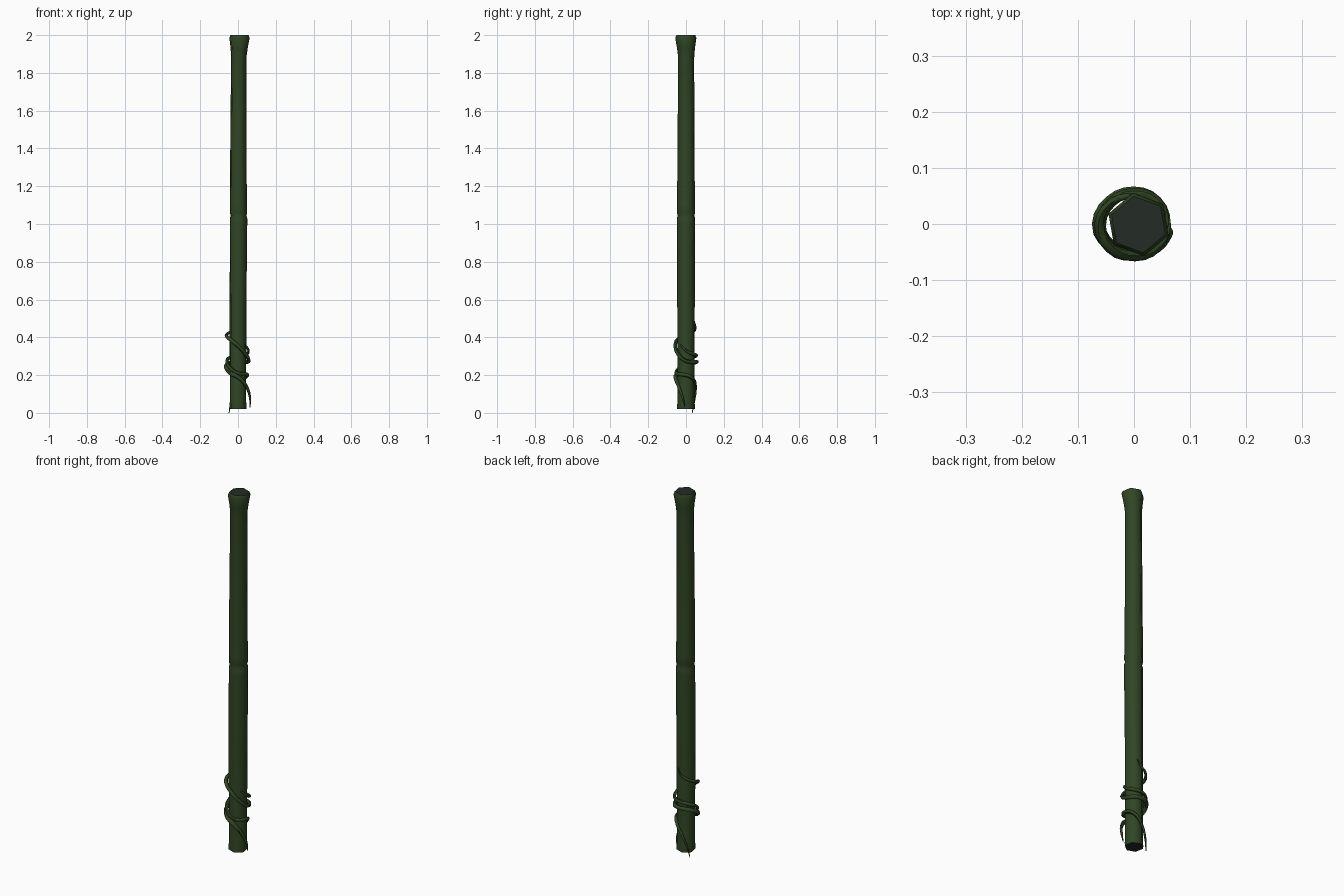
import bpy, bmesh, math
from mathutils import Vector

if "Cube" in bpy.data.objects:
    bpy.data.objects.remove(bpy.data.objects["Cube"])

def material(name, rgb):
    m = bpy.data.materials.new(name)
    m.diffuse_color = (*rgb, 1)
    m.use_nodes = True
    m.node_tree.nodes["Principled BSDF"].inputs["Base Color"].default_value = m.diffuse_color
    return m

STALK = material("stalk green", (0.030, 0.060, 0.018))
CAP = material("dark cut end", (0.017, 0.025, 0.019))
VINE = material("vine green", (0.030, 0.062, 0.018))

def finish(ob, angle):
    bpy.context.view_layer.objects.active = ob
    ob.select_set(True)
    bpy.ops.object.shade_smooth_by_angle(angle=math.radians(angle))
    ob.select_set(False)

# Six-sided cane: rings of (z, radius, centre x, centre y)
RINGS = [(0.02, 0.047, 0, 0), (0.035, 0.048, 0, 0), (0.06, 0.046, 0, 0),
         (0.55, 0.047, 0, 0), (1.0, 0.049, 0.003, 0), (1.03, 0.049, 0.003, 0),
         (1.045, 0.044, 0.003, 0), (1.06, 0.049, 0.003, 0), (1.1, 0.048, 0.002, 0),
         (1.5, 0.045, 0.002, 0), (1.88, 0.043, 0.004, 0.001), (1.93, 0.048, 0.006, 0),
         (1.985, 0.057, 0.008, -0.001), (2.0, 0.051, 0.008, -0.001)]
bm = bmesh.new()
loops = []
for z, r, cx, cy in RINGS:
    loops.append([bm.verts.new((cx + r * math.cos(math.radians(40 + 60 * k)),
                                cy + r * math.sin(math.radians(40 + 60 * k)), z))
                  for k in range(6)])
for a, b in zip(loops, loops[1:]):
    for k in range(6):
        bm.faces.new((a[k], a[(k + 1) % 6], b[(k + 1) % 6], b[k]))
for end in (bm.faces.new(loops[-1]), bm.faces.new(loops[0][::-1])):
    end.material_index = 1
me = bpy.data.meshes.new("cane")
bm.to_mesh(me)
bm.free()
cane = bpy.data.objects.new("cane", me)
bpy.context.collection.objects.link(cane)
me.materials.append(STALK)
me.materials.append(CAP)
finish(cane, 65)

# Climbing vines: tapered tubes through (angle, distance, height, thickness)
def vine(name, points):
    cu = bpy.data.curves.new(name, 'CURVE')
    cu.dimensions = '3D'
    cu.bevel_depth = 1.0
    cu.bevel_resolution = 1
    cu.resolution_u = 3
    cu.use_fill_caps = True
    sp = cu.splines.new('BEZIER')
    sp.bezier_points.add(len(points) - 1)
    for p, (ang, d, z, t) in zip(sp.bezier_points, points):
        a = math.radians(ang)
        p.co = (d * math.cos(a), d * math.sin(a), z)
        p.radius = t
        p.handle_left_type = p.handle_right_type = 'AUTO'
    ob = bpy.data.objects.new(name, cu)
    bpy.context.collection.objects.link(ob)
    bpy.ops.object.select_all(action='DESELECT')
    bpy.context.view_layer.objects.active = ob
    ob.select_set(True)
    bpy.ops.object.convert(target='MESH')
    ob = bpy.context.view_layer.objects.active
    ob.data.materials.clear()
    ob.data.materials.append(VINE)
    finish(ob, 60)

vine("long_vine", [
    (-5, 0.064, 0.03, 0.002), (-15, 0.066, 0.08, 0.006), (-45, 0.059, 0.145, 0.009),
    (-90, 0.056, 0.19, 0.011), (-135, 0.058, 0.21, 0.011), (-180, 0.063, 0.245, 0.012),
    (-225, 0.058, 0.265, 0.012), (-270, 0.057, 0.27, 0.011), (-315, 0.057, 0.27, 0.011),
    (-360, 0.057, 0.275, 0.010), (-405, 0.057, 0.31, 0.010), (-450, 0.057, 0.355, 0.010),
    (-495, 0.06, 0.39, 0.010), (-540, 0.062, 0.41, 0.009), (-585, 0.056, 0.43, 0.007),
    (-630, 0.05, 0.455, 0.005), (-650, 0.048, 0.485, 0.002)])
vine("short_vine", [
    (145, 0.058, 0.0, 0.002), (130, 0.056, 0.06, 0.005), (95, 0.051, 0.13, 0.007),
    (50, 0.05, 0.18, 0.009), (0, 0.05, 0.2, 0.010), (-45, 0.054, 0.205, 0.009),
    (-90, 0.053, 0.212, 0.009), (-135, 0.055, 0.235, 0.009), (-180, 0.058, 0.275, 0.009),
    (-225, 0.056, 0.295, 0.009), (-270, 0.055, 0.305, 0.009), (-315, 0.058, 0.31, 0.009),
    (-360, 0.056, 0.33, 0.007), (-395, 0.048, 0.36, 0.004)])
